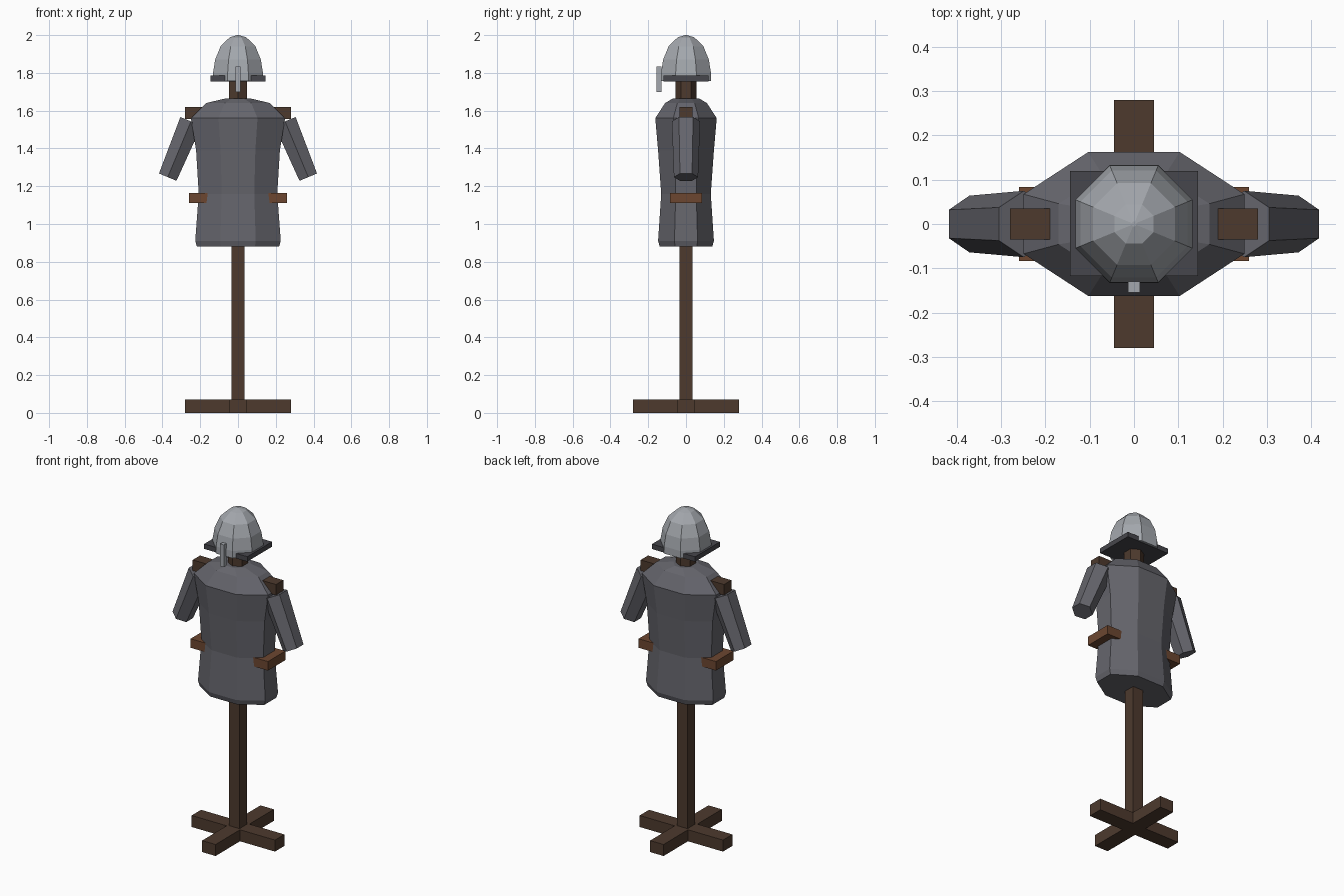
import bpy
import bmesh
import math
from mathutils import Vector

if "Cube" in bpy.data.objects:
    bpy.data.objects.remove(bpy.data.objects["Cube"], do_unlink=True)


def material(name, rgb):
    mat = bpy.data.materials.new(name)
    mat.use_nodes = True
    color = (*rgb, 1)
    mat.diffuse_color = color
    mat.node_tree.nodes["Principled BSDF"].inputs["Base Color"].default_value = color
    return mat


wood = material("dark wood", (0.075, 0.042, 0.027))
leather = material("brown leather", (0.15, 0.062, 0.03))
iron = material("grey iron", (0.13, 0.13, 0.15))
steel = material("light steel", (0.37, 0.39, 0.42))
dark_iron = material("dark iron", (0.062, 0.062, 0.072))


def finish(name, bm, mat):
    bmesh.ops.recalc_face_normals(bm, faces=bm.faces)
    mesh = bpy.data.meshes.new(name)
    bm.to_mesh(mesh)
    bm.free()
    mesh.materials.append(mat)
    obj = bpy.data.objects.new(name, mesh)
    bpy.context.collection.objects.link(obj)
    return obj


def box(name, low, high, mat):
    """Box between two opposite corners."""
    low, high = Vector(low), Vector(high)
    bm = bmesh.new()
    bmesh.ops.create_cube(bm, size=1)
    bmesh.ops.scale(bm, vec=high - low, verts=bm.verts)
    bmesh.ops.translate(bm, vec=(low + high) / 2, verts=bm.verts)
    return finish(name, bm, mat)


def loft(name, rings, sides, mat, turn=math.pi / 8):
    """Closed faceted shell through rings of (z, x radius, y radius)."""
    bm = bmesh.new()
    angles = [turn + math.tau * i / sides for i in range(sides)]
    loops = [[bm.verts.new((rx * math.cos(a), ry * math.sin(a), z)) for a in angles]
             for z, rx, ry in rings]
    for lower, upper in zip(loops, loops[1:]):
        for i in range(sides):
            j = (i + 1) % sides
            bm.faces.new((lower[i], lower[j], upper[j], upper[i]))
    bm.faces.new(loops[0])
    bm.faces.new(loops[-1])
    return finish(name, bm, mat)


# Wooden stand
box("base_beam_side", (-0.28, -0.045, 0), (0.28, 0.045, 0.07), wood)
box("base_beam_front", (-0.045, -0.28, 0), (0.045, 0.28, 0.07), wood)
box("pole", (-0.035, -0.035, 0.03), (0.035, 0.035, 1.68), wood)
box("shoulder_bar", (-0.28, -0.035, 1.555), (0.28, 0.035, 1.62), wood)
loft("neck_post", [(1.6, 0.055, 0.055), (1.8, 0.055, 0.055)], 6, wood, math.pi / 6)

# Body armour
loft("body_armour", [
    (0.88, 0.235, 0.15), (0.91, 0.245, 0.16), (1.16, 0.225, 0.142),
    (1.39, 0.24, 0.16), (1.56, 0.27, 0.176),
    (1.64, 0.184, 0.12), (1.665, 0.07, 0.075)], 8, iron)
box("belt", (-0.26, -0.084, 1.11), (0.26, 0.084, 1.165), leather)

# Hanging sleeves, tapering towards the hand
for side, label in ((1, "left"), (-1, "right")):
    top = Vector((0.249 * side, 0, 1.543))
    end = Vector((0.372 * side, 0, 1.248))
    length = (top - end).length
    sleeve = loft(label + "_sleeve",
                  [(0, 0.058, 0.064), (length, 0.07, 0.075)], 6, iron, math.pi / 6)
    sleeve.location = end
    sleeve.rotation_euler.y = math.atan2(top.x - end.x, top.z - end.z)

# Helmet
loft("helmet_dome", [
    (1.757, 0.144, 0.144), (1.8, 0.143, 0.143), (1.87, 0.131, 0.131),
    (1.94, 0.1, 0.1), (1.988, 0.048, 0.048), (2.0, 0.006, 0.006)], 8, steel)
box("helmet_brim", (-0.145, -0.118, 1.755), (0.145, 0.12, 1.785), dark_iron)
box("nose_guard", (-0.013, -0.155, 1.7), (0.013, -0.13, 1.835), steel)
